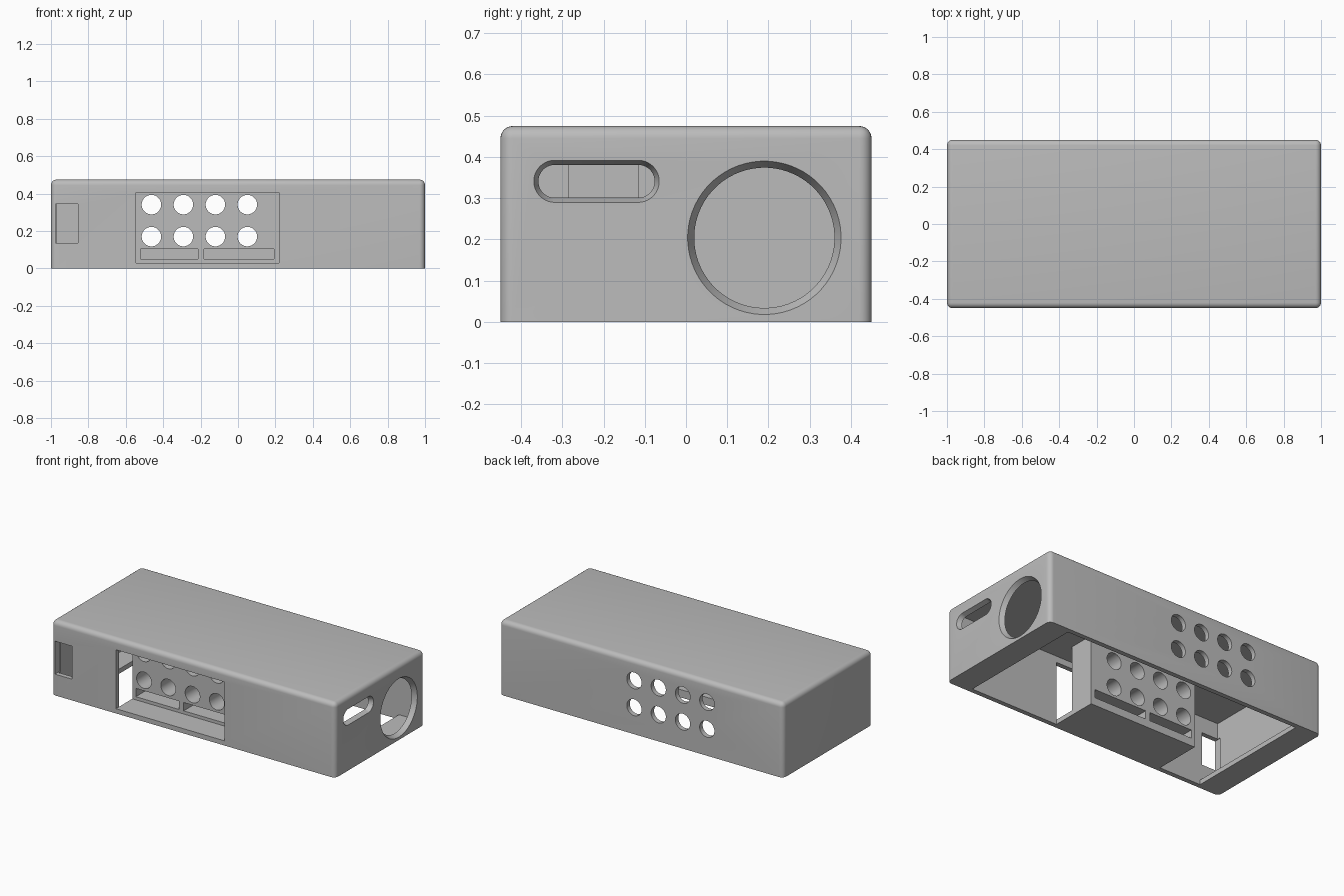
import bpy
import bmesh
from math import cos, sin, pi

old = bpy.data.objects.get("Cube")
if old:
    bpy.data.objects.remove(old, do_unlink=True)

grey = bpy.data.materials.new("plain_grey")
grey.use_nodes = True
grey.diffuse_color = (0.5, 0.5, 0.5, 1)
grey.node_tree.nodes["Principled BSDF"].inputs["Base Color"].default_value = (0.5, 0.5, 0.5, 1)

WALL = 0.03
HALF_Y, HEIGHT = 0.45, 0.475
INNER_Y, CEILING = HALF_Y - WALL, HEIGHT - WALL


def make_object(name, bm):
    bmesh.ops.recalc_face_normals(bm, faces=bm.faces[:])
    mesh = bpy.data.meshes.new(name)
    bm.to_mesh(mesh)
    bm.free()
    mesh.materials.append(grey)
    obj = bpy.data.objects.new(name, mesh)
    bpy.context.collection.objects.link(obj)
    return obj


def prism(name, axis, start, end, profile, end_profile=None):
    """Loft a profile along x or y; profile points are (y, z) or (x, z)."""
    bm = bmesh.new()
    rings = []
    for depth, points in ((start, profile), (end, end_profile or profile)):
        rings.append([bm.verts.new((depth, a, z) if axis == "x" else (a, depth, z))
                      for a, z in points])
    first, last = rings
    bm.faces.new(first)
    bm.faces.new(last)
    n = len(first)
    for i in range(n):
        j = (i + 1) % n
        bm.faces.new((first[i], first[j], last[j], last[i]))
    return make_object(name, bm)


def rect(a0, a1, z0, z1):
    return [(a0, z0), (a1, z0), (a1, z1), (a0, z1)]


def rounded(a, z, radius, straight=0, steps=64):
    """Circle, or a slot with round ends when straight is above zero."""
    points = []
    for i in range(steps):
        t = 2 * pi * (i + 0.5) / steps - pi / 2
        side = straight if cos(t) > 0 else -straight
        points.append((a + side + radius * cos(t), z + radius * sin(t)))
    return points


def carve(obj, cutters):
    """Subtract the cutters, keep the result and drop the helpers."""
    for cutter in cutters:
        cutter.hide_render = True
        mod = obj.modifiers.new("cut", "BOOLEAN")
        mod.operation = "DIFFERENCE"
        mod.solver = "EXACT"
        mod.object = cutter
    bpy.context.view_layer.update()
    graph = bpy.context.evaluated_depsgraph_get()
    result = bpy.data.meshes.new_from_object(obj.evaluated_get(graph))
    obj.modifiers.clear()
    obj.data = result
    for cutter in cutters:
        bpy.data.objects.remove(cutter, do_unlink=True)


# Shell: box rounded on its top and upright edges
bm = bmesh.new()
bmesh.ops.create_cube(bm, size=1)
for v in bm.verts:
    v.co = (v.co.x * 2, v.co.y * 2 * HALF_Y, (v.co.z + 0.5) * HEIGHT)
soft = [e for e in bm.edges if max(v.co.z for v in e.verts) > 0.1]
bmesh.ops.bevel(bm, geom=soft, offset=WALL, segments=6, profile=0.5, affect="EDGES")
shell = make_object("shell", bm)

# Cavity leaves a flat lip under each end
half = [(0.84, -0.1), (0.84, WALL), (1 - WALL, WALL), (1 - WALL, CEILING)]
cavity = half + [(-x, z) for x, z in reversed(half)]
cutters = [prism("cavity_cutter", "y", -INNER_Y, INNER_Y, cavity)]

# Front openings: wide bay and small port
BAY = (-0.545, 0.22)
cutters.append(prism("bay_cutter", "y", -0.5, -0.4, rect(*BAY, WALL, 0.405)))
cutters.append(prism("port_cutter", "y", -0.5, -0.4, rect(-0.975, -0.855, 0.135, 0.345)))

# End openings: round hole and slot, both narrowing inward
for y, z, radius, straight, slope in ((0.19, 0.204, 0.186, 0, 0.53),
                                      (-0.217, 0.341, 0.051, 0.101, 0.37)):
    outer, inner = (rounded(y, z, radius + slope * d, straight) for d in (0.03, -0.04))
    cutters.append(prism("end_cutter", "x", 1.03, 0.96, outer, inner))


def hole_cutters(start, end):
    return [prism("hole_cutter", "y", start, end, rounded(-0.463 + 0.171 * i, z, 0.052))
            for i in range(4) for z in (0.17, 0.341)]


carve(shell, cutters + hole_cutters(0.4, 0.5))

# Inner holder: thick block with round holes and two low slots
BLOCK = (-0.285, -0.115)
block = prism("holder_block", "y", *BLOCK, rect(*BAY, WALL, CEILING))
slots = [prism("slot_cutter", "y", -0.3, -0.1, rect(a, b, 0.05, 0.103))
         for a, b in ((-0.52, -0.215), (-0.183, 0.193))]
carve(block, hole_cutters(-0.3, -0.1) + slots)

# Holder floor
floor = prism("holder_floor", "y", -INNER_Y, BLOCK[1], rect(*BAY, 0, WALL))

bpy.ops.object.select_all(action="DESELECT")
for obj in (shell, block, floor):
    obj.select_set(True)
bpy.context.view_layer.objects.active = shell
bpy.ops.object.shade_smooth_by_angle(angle=pi / 6)
